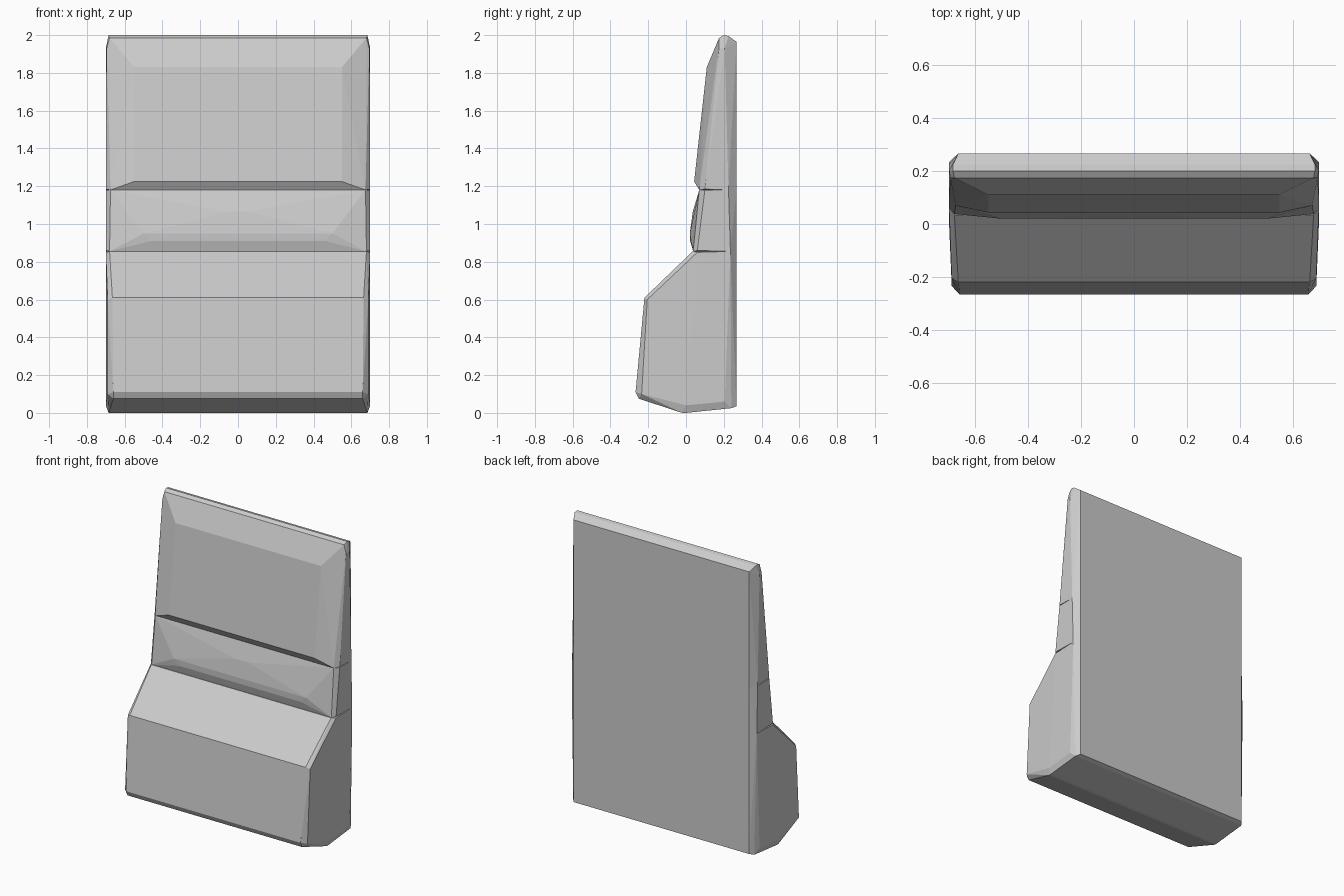
import bpy, bmesh


def faceted_block(name, points):
    """Convex faceted block from (half width, y, z) points mirrored across x."""
    bm = bmesh.new()
    for x, y, z in points:
        for side in (-1, 1):
            bm.verts.new((side * x, y, z))
    res = bmesh.ops.convex_hull(bm, input=bm.verts[:])
    junk = {g for g in res["geom_interior"] + res["geom_unused"]
            if isinstance(g, bmesh.types.BMVert)}
    bmesh.ops.delete(bm, geom=list(junk), context='VERTS')
    bmesh.ops.dissolve_limit(bm, angle_limit=0.01, verts=bm.verts[:], edges=bm.edges[:])
    bmesh.ops.recalc_face_normals(bm, faces=bm.faces[:])
    mesh = bpy.data.meshes.new(name)
    bm.to_mesh(mesh)
    bm.free()
    ob = bpy.data.objects.new(name, mesh)
    bpy.context.collection.objects.link(ob)
    return ob


# Wide base with sloped upper shelf and undercut foot
faceted_block("base_block", [
    (0.665, 0.267, 0.035), (0.665, 0.267, 0.855),    # back
    (0.70, 0.205, 0.06), (0.70, 0.235, 0.855),       # rear side edge
    (0.70, 0.0, 0.04), (0.70, 0.06, 0.85),           # middle side edge
    (0.685, -0.02, 0.0), (0.685, 0.0, 0.0),          # lowest ridge
    (0.685, 0.24, 0.025),
    (0.69, -0.235, 0.10), (0.69, -0.205, 0.60),      # front side edge
    (0.66, -0.25, 0.075), (0.66, -0.267, 0.11),      # front lower lip
    (0.665, -0.22, 0.61), (0.68, 0.035, 0.855),      # shelf
])

# Narrow raised band
faceted_block("middle_panel", [
    (0.665, 0.267, 0.855), (0.665, 0.267, 1.18),
    (0.70, 0.235, 0.855), (0.70, 0.225, 1.18),
    (0.70, 0.06, 0.86), (0.70, 0.10, 1.18),
    (0.68, 0.038, 0.855), (0.675, 0.07, 1.18),
    (0.46, 0.022, 0.91), (0.50, 0.02, 0.95), (0.05, 0.036, 1.065),
])

# Tall upper panel with bevelled front face
faceted_block("upper_panel", [
    (0.665, 0.267, 1.18), (0.665, 0.267, 1.965),     # back
    (0.70, 0.225, 1.18), (0.70, 0.205, 1.93),        # rear side edge
    (0.70, 0.10, 1.185), (0.695, 0.175, 1.93),       # front side edge
    (0.685, 0.225, 1.995), (0.685, 0.20, 2.0),       # top ridge
    (0.68, 0.175, 1.985), (0.675, 0.07, 1.18),       # front frame
    (0.55, 0.11, 1.83), (0.55, 0.043, 1.225),        # raised front face
])
